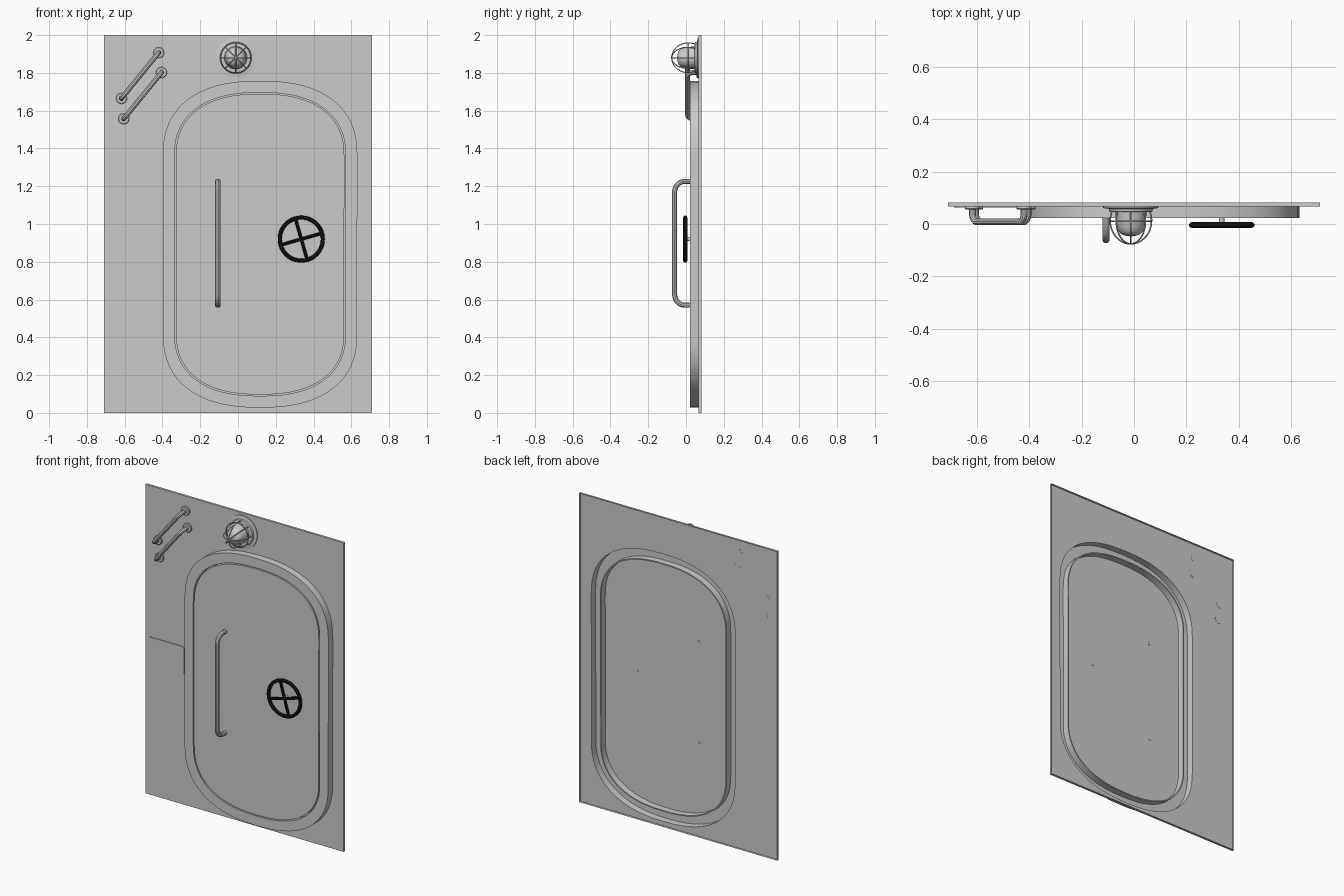
import bpy, bmesh, math
from mathutils import Vector

if "Cube" in bpy.data.objects:
    bpy.data.objects.remove(bpy.data.objects["Cube"])

WALL_Y, FACE_Y, BACK_Y = 0.067, 0.022, 0.082
black = bpy.data.materials.new("black_paint")
black.diffuse_color = (0.01, 0.01, 0.01, 1)
black.use_nodes = True
black.node_tree.nodes["Principled BSDF"].inputs["Base Color"].default_value = black.diffuse_color


def finish(ob, mat=None):
    bpy.ops.object.select_all(action='DESELECT')
    ob.select_set(True)
    bpy.context.view_layer.objects.active = ob
    if ob.type == 'CURVE':
        bpy.ops.object.convert(target='MESH')
        ob = bpy.context.view_layer.objects.active
    bpy.ops.object.shade_smooth_by_angle(angle=math.radians(35))
    if mat:
        ob.data.materials.append(mat)
    return ob


def mesh_object(name, bm, mat=None):
    bmesh.ops.recalc_face_normals(bm, faces=bm.faces)
    me = bpy.data.meshes.new(name)
    bm.to_mesh(me)
    bm.free()
    ob = bpy.data.objects.new(name, me)
    bpy.context.collection.objects.link(ob)
    return finish(ob, mat)


def bridge(bm, a, b):
    n = len(a)
    return [bm.faces.new((a[i], a[(i + 1) % n], b[(i + 1) % n], b[i])) for i in range(n)]


def tube(name, pts, r, bend=0.0, cyclic=False, mat=None, res=3):
    # round pipe along a path, inner corners filleted by "bend"
    pts = [Vector(p) for p in pts]
    path = []
    for i, p in enumerate(pts):
        if bend and 0 < i < len(pts) - 1:
            a = p + (pts[i - 1] - p).normalized() * bend
            b = p + (pts[i + 1] - p).normalized() * bend
            c = a + b - p
            for k in range(9):
                t = k / 8 * math.pi / 2
                path.append(c + (a - c) * math.cos(t) + (b - c) * math.sin(t))
        else:
            path.append(p)
    cu = bpy.data.curves.new(name, 'CURVE')
    cu.dimensions = '3D'
    cu.bevel_depth = r
    cu.bevel_resolution = res
    cu.use_fill_caps = not cyclic
    sp = cu.splines.new('POLY')
    sp.points.add(len(path) - 1)
    for q, p in zip(sp.points, path):
        q.co = (*p, 1)
    sp.use_cyclic_u = cyclic
    ob = bpy.data.objects.new(name, cu)
    bpy.context.collection.objects.link(ob)
    return finish(ob, mat)


def lathe(name, x, z, profile, n=32, mat=None):
    # revolve (radius, y) points around a front-to-back axis
    bm = bmesh.new()
    rings = [[bm.verts.new((x + r * math.cos(2 * math.pi * i / n), y,
                            z + r * math.sin(2 * math.pi * i / n))) for i in range(n)]
             for r, y in profile]
    for a, b in zip(rings, rings[1:]):
        bridge(bm, a, b)
    bm.faces.new(rings[0])
    bm.faces.new(rings[-1])
    return mesh_object(name, bm, mat)


def circle(x, y, z, r, n=40):
    return [(x + r * math.cos(2 * math.pi * i / n), y,
             z + r * math.sin(2 * math.pi * i / n)) for i in range(n)]


def outline(half_w, half_h, ry, y, cx=0.117, cz=0.893, power=2.4, n=16):
    # tall hatch outline with superelliptic ends
    pts = []
    for q in range(4):
        for i in range(n + 1):
            if i == n and q in (1, 3):
                continue
            t = (q + i / n) * math.pi / 2
            if i == n and q in (0, 2):
                continue
            c, s = math.cos(t), math.sin(t)
            px = math.copysign(abs(c) ** (2 / power), c) * half_w
            pz = math.copysign(abs(s) ** (2 / power), s) * ry
            up = 1 if q < 2 else -1
            pts.append((cx + px, y, cz + pz + up * (half_h - ry)))
        if q == 1:
            pts.append((cx - half_w, y, cz + half_h - ry))
    return pts


# wall sheet, raised frame, groove and door face as one pressed shell
bm = bmesh.new()
corners = [(0.71, 0), (0.71, 2), (-0.71, 2), (-0.71, 0)]
back = [bm.verts.new((x, BACK_Y, z)) for x, z in corners]
front = [bm.verts.new((x, WALL_Y, z)) for x, z in corners]
bridge(bm, back, front)
steps = [(0.515, 0.865, 0.40, WALL_Y), (0.515, 0.865, 0.40, FACE_Y),
         (0.453, 0.803, 0.34, FACE_Y), (0.453, 0.803, 0.34, 0.065),
         (0.446, 0.796, 0.335, 0.065), (0.446, 0.796, 0.335, FACE_Y)]
loops = [[bm.verts.new(p) for p in outline(*s)] for s in steps]
for a, b in zip(loops, loops[1:]):
    bridge(bm, a, b)
bm.faces.new(loops[-1])
rim = []
for loop in (front, loops[0]):
    rim += [bm.edges.get((loop[i], loop[(i + 1) % len(loop)])) for i in range(len(loop))]
bmesh.ops.triangle_fill(bm, edges=rim, use_beauty=True, normal=(0, -1, 0))
mesh_object("wall_and_hatch", bm)

# thin sign plate beside the door
bm = bmesh.new()
x0, x1, z0, z1, r = -0.688, -0.43, 0.84, 1.022, 0.022
ring = []
for k, (cx, cz) in enumerate([(x1 - r, z1 - r), (x0 + r, z1 - r), (x0 + r, z0 + r), (x1 - r, z0 + r)]):
    for i in range(6):
        t = (k + i / 5) * math.pi / 2
        ring.append((cx + r * math.cos(t), cz + r * math.sin(t)))
pa = [bm.verts.new((x, WALL_Y, z)) for x, z in ring]
pb = [bm.verts.new((x, 0.063, z)) for x, z in ring]
bridge(bm, pa, pb)
bm.faces.new(pb)
mesh_object("side_plate", bm)

# door pull handle
hx = -0.107
tube("door_handle", [(hx, 0.024, 0.57), (hx, -0.06, 0.57), (hx, -0.06, 1.226), (hx, 0.024, 1.226)],
     0.014, bend=0.055)

# slanted grab bars with flanges
for n, (a, b) in enumerate([((-0.42, 1.907), (-0.617, 1.665)), ((-0.405, 1.802), (-0.605, 1.557))]):
    tube(f"grab_bar_{n}", [(a[0], 0.06, a[1]), (a[0], 0.008, a[1]),
                           (b[0], 0.008, b[1]), (b[0], 0.06, b[1])], 0.013, bend=0.03)
    for m, (x, z) in enumerate((a, b)):
        lathe(f"grab_flange_{n}_{m}", x, z, [(0.029, 0.068), (0.029, 0.059), (0.026, 0.056)], 24)

# hand wheel: stem, rim and crossed spokes
wx, wz, wy = 0.335, 0.92, -0.004
lathe("wheel_stem", wx, wz, [(0.011, 0.024), (0.011, wy)], 16)
tube("wheel_rim", circle(wx, wy, wz, 0.114, 48), 0.011, cyclic=True, mat=black)
for k in range(2):
    t = math.radians(16 + 90 * k)
    dx, dz = 0.114 * math.cos(t), 0.114 * math.sin(t)
    tube(f"wheel_spoke_{k}", [(wx - dx, wy, wz - dz), (wx + dx, wy, wz + dz)], 0.009, mat=black)

# bulkhead lamp: stepped base and domed glass
lx, lz = -0.012, 1.88
lathe("lamp_base", lx, lz, [(0.106, 0.067), (0.106, 0.061), (0.084, 0.058),
                            (0.082, 0.047), (0.062, 0.045)])
lathe("lamp_glass", lx, lz, [(0.06, 0.047), (0.058, 0.02), (0.052, -0.01), (0.046, -0.028),
                             (0.036, -0.039), (0.02, -0.045), (0.004, -0.047)])

# wire cage: four arched hoops and one ring
for k in range(4):
    t = k * math.pi / 4
    hoop = []
    for i in range(25):
        s = (-0.12 + 1.24 * i / 24) * math.pi
        rad = 0.079 * math.cos(s)
        hoop.append((lx + rad * math.cos(t), 0.012 - 0.088 * math.sin(s), lz + rad * math.sin(t)))
    tube(f"cage_hoop_{k}", hoop, 0.003, res=1)
tube("cage_ring", circle(lx, 0.01, lz, 0.079), 0.003, cyclic=True, res=1)
